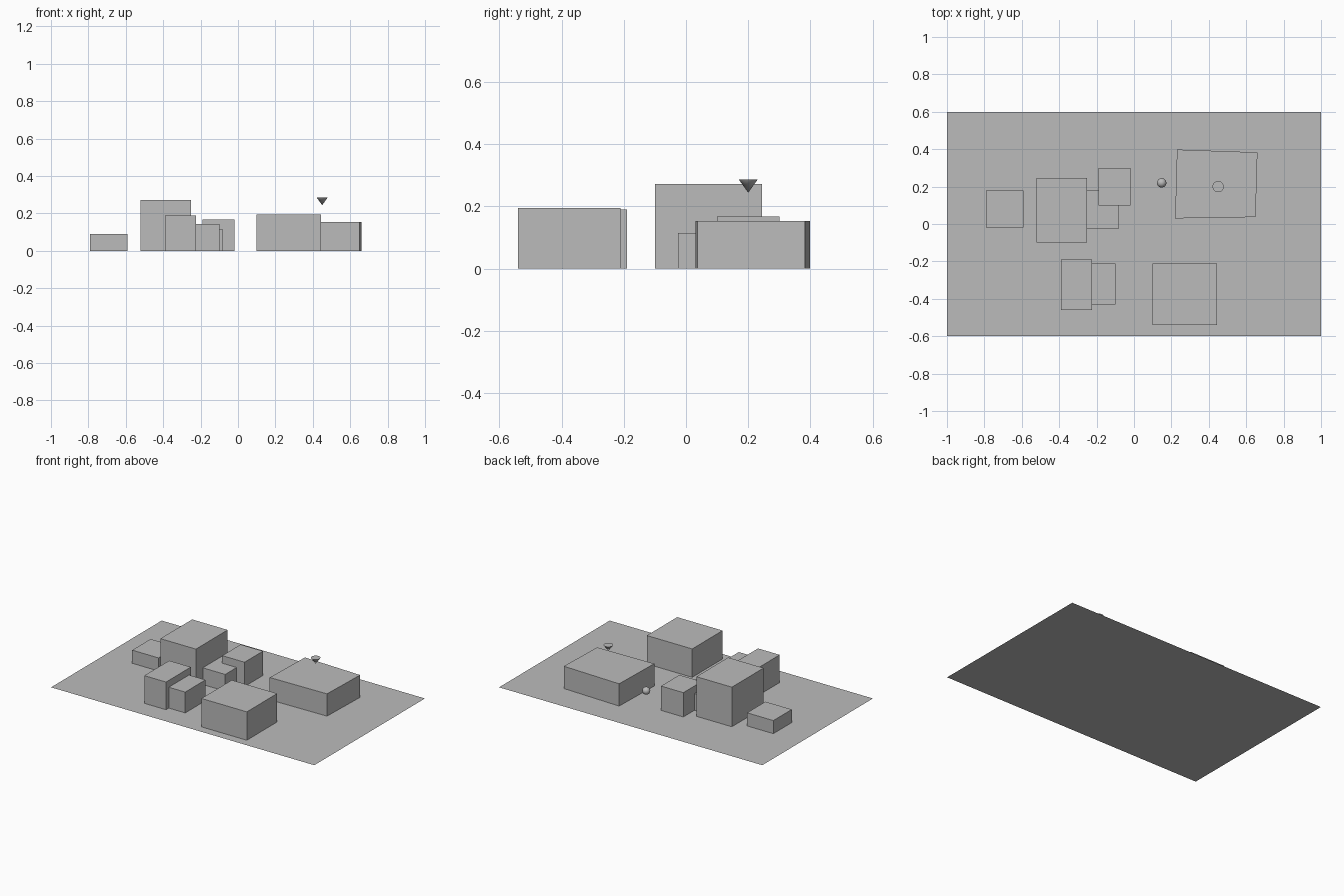
import bpy
import bmesh

if "Cube" in bpy.data.objects:
    bpy.data.objects.remove(bpy.data.objects["Cube"], do_unlink=True)

grey = bpy.data.materials.new("plain grey")
colour = (0.5, 0.5, 0.5, 1)
grey.use_nodes = True
grey.diffuse_color = colour
for node in grey.node_tree.nodes:
    if node.type == "BSDF_PRINCIPLED":
        node.inputs["Base Color"].default_value = colour


def finish(name, bm):
    bmesh.ops.recalc_face_normals(bm, faces=bm.faces)
    mesh = bpy.data.meshes.new(name)
    bm.to_mesh(mesh)
    bm.free()
    mesh.materials.append(grey)
    obj = bpy.data.objects.new(name, mesh)
    bpy.context.collection.objects.link(obj)
    return obj


def block(name, outline, height):
    """Extrude a ground outline straight up; height 0 leaves a flat sheet."""
    bm = bmesh.new()
    face = bm.faces.new([bm.verts.new((x, y, 0)) for x, y in outline])
    if height:
        top = bmesh.ops.extrude_face_region(bm, geom=[face], use_keep_orig=True)["geom"]
        verts = [v for v in top if isinstance(v, bmesh.types.BMVert)]
        bmesh.ops.translate(bm, verts=verts, vec=(0, 0, height))
    return finish(name, bm)


def rect(x0, x1, y0, y1):
    return [(x0, y0), (x1, y0), (x1, y1), (x0, y1)]


# Ground sheet
block("ground", rect(-1, 1, -0.6, 0.6), 0)

# Rectangular buildings: x range, y range, height
buildings = {
    "low_shed": (-0.79, -0.59, -0.02, 0.18, 0.09),
    "tall_building": (-0.52, -0.25, -0.10, 0.245, 0.272),
    "tall_building_annex": (-0.25, -0.08, -0.025, 0.18, 0.115),
    "rear_building": (-0.19, -0.02, 0.10, 0.30, 0.167),
    "front_building": (-0.39, -0.225, -0.46, -0.19, 0.19),
    "front_building_annex": (-0.225, -0.10, -0.43, -0.21, 0.143),
    "front_hall": (0.10, 0.445, -0.54, -0.21, 0.195),
}
for name, (*bounds, height) in buildings.items():
    block(name, rect(*bounds), height)

# Slightly skewed hall at the back
block("rear_hall", [(0.22, 0.03), (0.65, 0.037), (0.66, 0.383), (0.23, 0.398)], 0.153)

# Inverted cone marker floating over the rear hall
bpy.ops.mesh.primitive_cone_add(vertices=32, radius1=0, radius2=0.03, depth=0.042,
                                location=(0.45, 0.2, 0.265))
marker = bpy.context.object
marker.name = "cone_marker"

# Small floating ball
bpy.ops.mesh.primitive_uv_sphere_add(segments=32, ring_count=16, radius=0.025,
                                     location=(0.148, 0.22, 0.06))
ball = bpy.context.object
ball.name = "ball"

for obj in (marker, ball):
    obj.data.materials.append(grey)
    bpy.ops.object.select_all(action="DESELECT")
    obj.select_set(True)
    bpy.context.view_layer.objects.active = obj
    bpy.ops.object.shade_smooth_by_angle()
